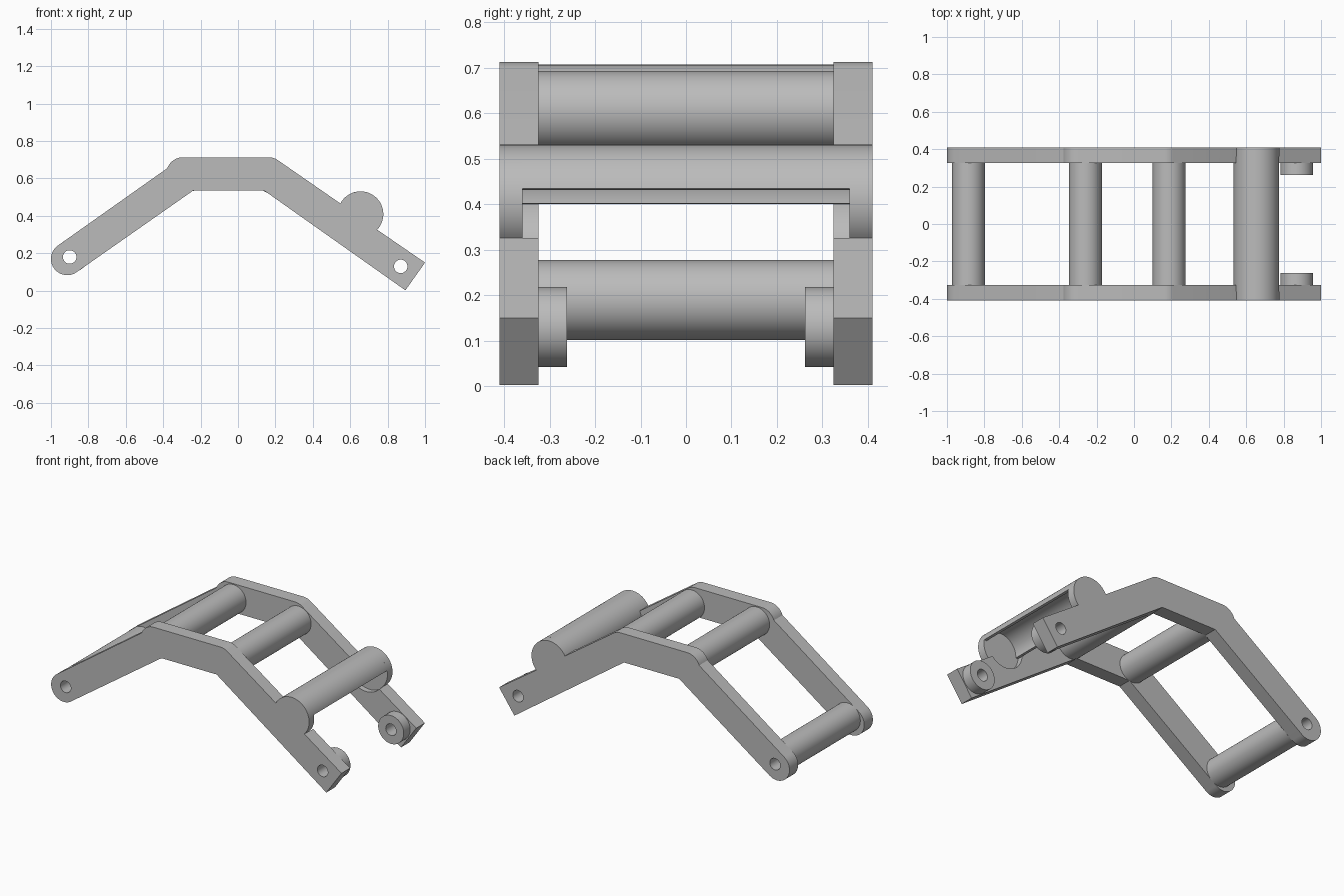
import bpy, bmesh
from math import cos, sin, radians

cube = bpy.data.objects.get("Cube")
if cube:
    bpy.data.objects.remove(cube, do_unlink=True)

grey = bpy.data.materials.new("plain grey")
grey.use_nodes = True
colour = (0.5, 0.5, 0.5, 1)
grey.diffuse_color = colour
grey.node_tree.nodes["Principled BSDF"].inputs["Base Color"].default_value = colour

INNER, POCKET, OUTER = 0.325, 0.36, 0.41   # plate layers across the width
ROD = 0.088
DRUM = (0.655, 0.409)
DRUM_R = 0.122


def arc(centre, r, a0, a1, n=24):
    """Points on an arc in the x-z plane, angles in degrees."""
    angles = [radians(a0 + (a1 - a0) * i / n) for i in range(n + 1)]
    return [(centre[0] + r * cos(a), centre[1] + r * sin(a)) for a in angles]


def circle(centre, r, n=64):
    return arc(centre, r, 0, 360, n)[:-1]


def prism(name, outline, y0, y1):
    """Extrude an x-z outline from y0 to y1."""
    bm = bmesh.new()
    face = bm.faces.new([bm.verts.new((x, y0, z)) for x, z in outline])
    new = bmesh.ops.extrude_face_region(bm, geom=[face])["geom"]
    bmesh.ops.translate(bm, vec=(0, y1 - y0, 0),
                        verts=[v for v in new if isinstance(v, bmesh.types.BMVert)])
    bmesh.ops.recalc_face_normals(bm, faces=bm.faces)
    mesh = bpy.data.meshes.new(name)
    bm.to_mesh(mesh)
    bm.free()
    mesh.materials.append(grey)
    obj = bpy.data.objects.new(name, mesh)
    bpy.context.collection.objects.link(obj)
    return obj


def cut(obj, outline, y0, y1):
    """Subtract a prism from an object and discard the cutter."""
    cutter = prism("cutter", outline, y0, y1)
    cutter.hide_render = True
    mod = obj.modifiers.new("cut", "BOOLEAN")
    mod.operation = "DIFFERENCE"
    mod.solver = "EXACT"
    mod.object = cutter
    graph = bpy.context.evaluated_depsgraph_get()
    mesh = bpy.data.meshes.new_from_object(obj.evaluated_get(graph))
    obj.modifiers.clear()
    obj.data = mesh
    bpy.data.objects.remove(cutter, do_unlink=True)


foot_hole = circle((-0.9, 0.18), 0.036, 32)
boss_hole = circle((0.87, 0.13), 0.036, 32)

# Bent side plate outline, with rounded foot, knees and drum end
plate = (arc((-0.913, 0.17), 0.087, 125, 305)
         + [(-0.24, 0.535), (0.14, 0.535), (0.895, 0.002), (1.0, 0.15)]
         + arc(DRUM, DRUM_R, -43, 152, 40)
         + arc((0.165, 0.628), 0.085, 60, 90, 6)
         + arc((-0.295, 0.625), 0.088, 90, 160, 12))

parts = []
for side, s in (("left", 1), ("right", -1)):
    # name follows the model's own left and right across the width
    name = "back" if s > 0 else "front"
    p = prism(name + "_side_plate", plate, s * INNER, s * OUTER)
    cut(p, foot_hole, -1, 1)
    cut(p, boss_hole, -1, 1)
    cut(p, circle(DRUM, DRUM_R + 0.001), s * (INNER - 0.05), s * POCKET)
    # Pivot boss on the inner face
    b = prism(name + "_pivot_boss", circle((0.87, 0.13), ROD), s * 0.262, s * INNER)
    cut(b, boss_hole, -1, 1)
    parts += [p, b]

# Cross rods
for name, centre in (("foot_rod", (-0.885, 0.189)),
                     ("rear_knee_rod", (-0.26, 0.619)),
                     ("front_knee_rod", (0.188, 0.605))):
    parts.append(prism(name, circle(centre, ROD), -INNER, INNER))
cut(parts[-3], foot_hole, -1, 1)

# Curved drum cover, open underneath
shell = arc(DRUM, DRUM_R, 12, 184, 40) + arc(DRUM, DRUM_R - 0.015, 184, 12, 40)
parts.append(prism("drum_cover", shell, -POCKET, POCKET))

# Smooth the round surfaces and keep hard edges
bpy.ops.object.select_all(action="DESELECT")
for obj in parts:
    obj.select_set(True)
bpy.context.view_layer.objects.active = parts[0]
bpy.ops.object.shade_smooth_by_angle(angle=radians(25))
